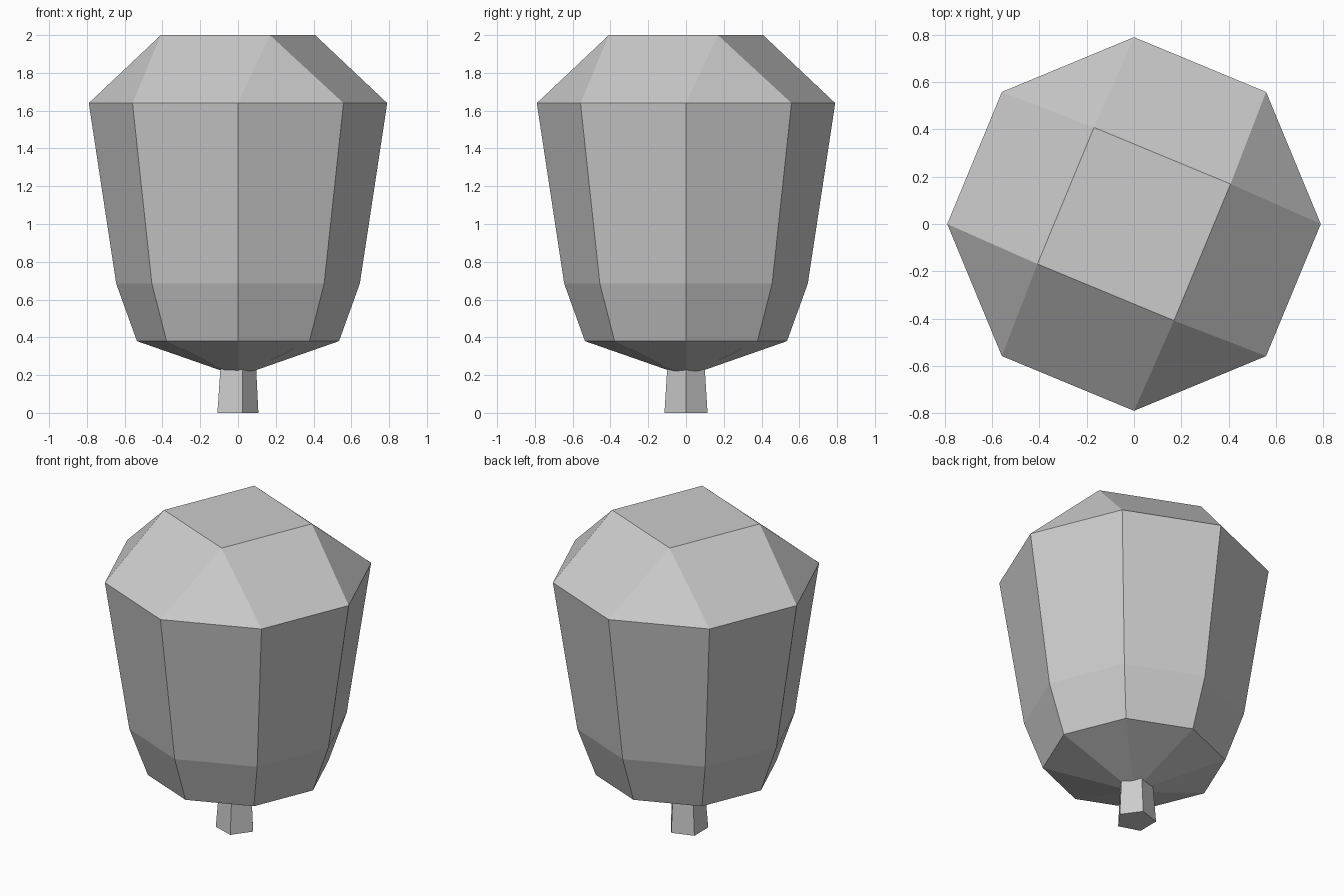
import bpy, bmesh
from math import cos, sin, pi

cube = bpy.data.objects.get("Cube")
if cube:
    bpy.data.objects.remove(cube)

# One flat grey for the whole model
grey = bpy.data.materials.new("light_grey")
grey.use_nodes = True
COLOUR = (0.6, 0.6, 0.6, 1)
grey.diffuse_color = COLOUR
grey.node_tree.nodes["Principled BSDF"].inputs["Base Color"].default_value = COLOUR


def ring(bm, sides, radius, z, turn=0.0, shift=0.0):
    """A level ring of vertices."""
    angles = [turn + 2 * pi * i / sides for i in range(sides)]
    return [bm.verts.new((shift + radius * cos(a), radius * sin(a), z)) for a in angles]


def skin(bm, low, high):
    """Quads between two rings of equal count."""
    n = len(low)
    for i in range(n):
        j = (i + 1) % n
        bm.faces.new((low[i], low[j], high[j], high[i]))


def finish(bm, name):
    bmesh.ops.recalc_face_normals(bm, faces=bm.faces)
    mesh = bpy.data.meshes.new(name)
    bm.to_mesh(mesh)
    bm.free()
    mesh.materials.append(grey)
    bpy.context.collection.objects.link(bpy.data.objects.new(name, mesh))


# Crown: eight-sided tapering wall
bm = bmesh.new()
rings = [ring(bm, 8, r, z) for r, z in ((0.535, 0.38), (0.645, 0.685), (0.79, 1.64))]
for low, high in zip(rings, rings[1:]):
    skin(bm, low, high)

# Underside: shallow cone
tip = bm.verts.new((0, 0, 0.193))
for i in range(8):
    bm.faces.new((tip, rings[0][(i + 1) % 8], rings[0][i]))

# Roof: eight sides drawn in to a turned square, triangles at its corners
rim = rings[-1]
square = ring(bm, 4, 0.442, 2.0, turn=pi / 8)
bm.faces.new(square)
for i in range(4):
    a, b, c = (rim[(2 * i + k) % 8] for k in range(3))
    bm.faces.new((a, b, square[i]))
    bm.faces.new((b, c, square[(i + 1) % 4], square[i]))
finish(bm, "tree_crown")

# Trunk: five-sided, slightly tapered, running up into the crown
bm = bmesh.new()
base = ring(bm, 5, 0.12, 0, shift=-0.012)
top = ring(bm, 5, 0.103, 0.26, shift=-0.008)
skin(bm, base, top)
bm.faces.new(base)
bm.faces.new(top)
finish(bm, "tree_trunk")
